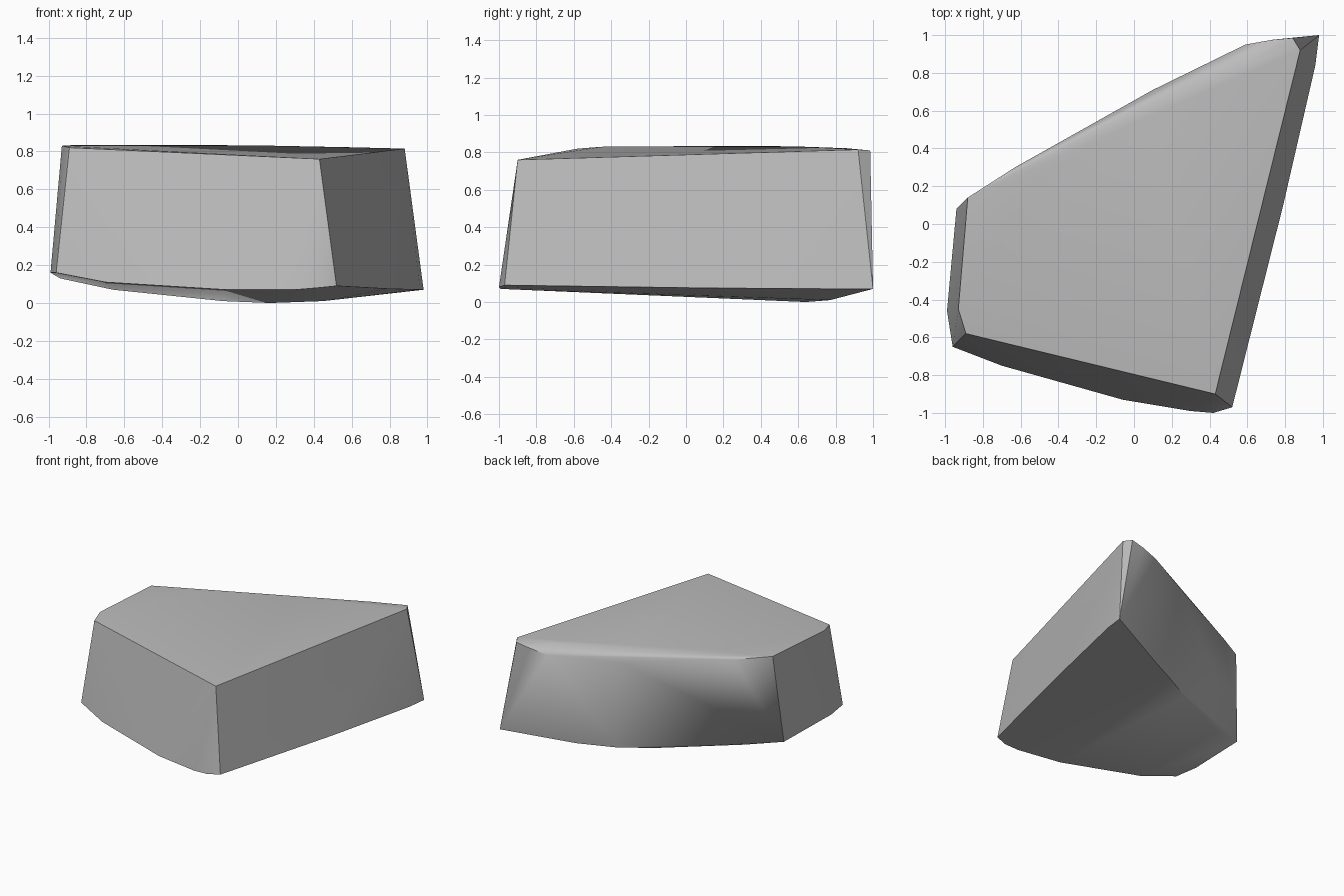
import bpy
import bmesh
import math

# Remove the default cube only
default_cube = bpy.data.objects.get("Cube")
if default_cube:
    bpy.data.objects.remove(default_cube, do_unlink=True)


def make_material(name, colour):
    material = bpy.data.materials.new(name)
    material.use_nodes = True
    material.diffuse_color = colour
    shader = material.node_tree.nodes["Principled BSDF"]
    shader.inputs["Base Color"].default_value = colour
    return material


def hull_object(name, outlines, material, smooth_angle):
    """Wrap a set of corner outlines in one convex faceted stone."""
    bm = bmesh.new()
    for outline in outlines:
        for corner in outline:
            bm.verts.new(corner)
    result = bmesh.ops.convex_hull(bm, input=bm.verts[:])
    spare = set(result["geom_interior"]) | set(result["geom_unused"])
    spare_verts = [g for g in spare if isinstance(g, bmesh.types.BMVert)]
    bmesh.ops.delete(bm, geom=spare_verts, context="VERTS")
    bmesh.ops.recalc_face_normals(bm, faces=bm.faces[:])

    mesh = bpy.data.meshes.new(name)
    bm.to_mesh(mesh)
    bm.free()
    mesh.materials.append(material)
    stone = bpy.data.objects.new(name, mesh)
    bpy.context.collection.objects.link(stone)

    # Soft shading inside each broken face, crisp edges between them
    bpy.ops.object.select_all(action="DESELECT")
    stone.select_set(True)
    bpy.context.view_layer.objects.active = stone
    bpy.ops.object.shade_smooth_by_angle(angle=math.radians(smooth_angle))
    return stone


# Bottom rim: curved front, straight right side, bowed back, short left side
front_rim = [(-.96, -.65, .16), (-.7, -.75, .11), (-.06, -.93, .07),
             (.3, -.99, .07), (.42, -1, .08), (.52, -.97, .09)]
right_rim = [(.79, .1, .075), (.96, .84, .07), (.98, 1, .07)]
back_rim = [(.45, .77, .01), (.17, .64, 0), (-.08, .5, .01), (-.66, .18, .07)]
left_rim = [(-.94, .08, .13), (-.99, -.46, .16)]

# Flat top corners, then the worn lip along the back
top_corners = [(.43, -.9, .76), (.88, .92, .815), (.84, .985, .81),
               (-.88, .14, .833), (-.93, -.45, .83), (-.89, -.58, .82)]
worn_crease = [(.6, .86, .822), (.1, .58, .832), (-.5, .26, .835)]
worn_lip = [(.73, .975, .79), (.59, .95, .76), (.1, .71, .74), (-.63, .3, .8)]

stone_grey = make_material("stone_grey", (.5, .5, .5, 1))
hull_object("stone_chunk",
            [front_rim, right_rim, back_rim, left_rim,
             top_corners, worn_crease, worn_lip],
            stone_grey, 38)
